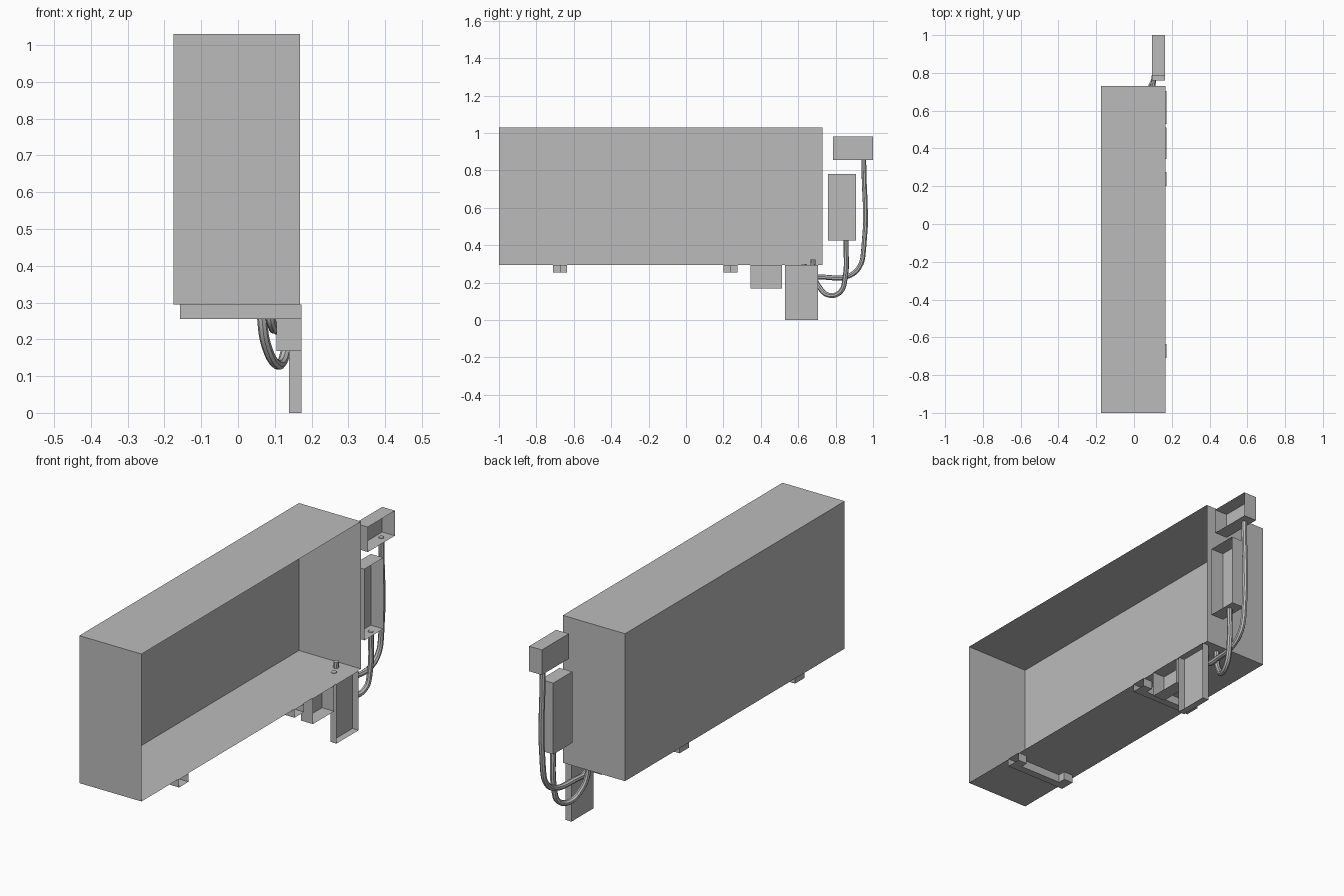
import bpy, bmesh, math
from mathutils import Vector

old = bpy.data.objects.get("Cube")
if old:
    bpy.data.objects.remove(old, do_unlink=True)

# Single painted metal colour
GREY = (0.5, 0.5, 0.5, 1)
metal = bpy.data.materials.new("light_grey_metal")
metal.use_nodes = True
metal.diffuse_color = GREY
metal.node_tree.nodes["Principled BSDF"].inputs["Base Color"].default_value = GREY


def finish(name, bm):
    """Remove the open +x side, then link the sheet-metal part."""
    bmesh.ops.recalc_face_normals(bm, faces=bm.faces)
    right = max(v.co.x for v in bm.verts)
    open_side = [f for f in bm.faces if all(abs(v.co.x - right) < 1e-4 for v in f.verts)]
    bmesh.ops.delete(bm, geom=open_side, context='FACES')
    mesh = bpy.data.meshes.new(name)
    bm.to_mesh(mesh)
    bm.free()
    mesh.materials.append(metal)
    obj = bpy.data.objects.new(name, mesh)
    bpy.context.collection.objects.link(obj)


def open_case(name, low, high):
    """Box of thin sheet, open towards +x."""
    bm = bmesh.new()
    bmesh.ops.create_cube(bm, size=1)
    low, high = Vector(low), Vector(high)
    for v in bm.verts:
        v.co = (low + high) / 2 + v.co * (high - low)
    finish(name, bm)


def rail(name, y):
    """Narrow cross rail with a wider foot at each end."""
    wide, narrow, bottom, height = y + 0.075, y + 0.038, 0.255, 0.04
    outline = [(0.172, y), (0.172, wide), (0.122, wide), (0.122, narrow),
               (-0.107, narrow), (-0.107, wide), (-0.157, wide), (-0.157, y)]
    bm = bmesh.new()
    face = bm.faces.new([bm.verts.new((px, py, bottom)) for px, py in outline])
    top = bmesh.ops.extrude_face_region(bm, geom=[face], use_keep_orig=True)
    moved = [g for g in top["geom"] if isinstance(g, bmesh.types.BMVert)]
    bmesh.ops.translate(bm, verts=moved, vec=(0, 0, height))
    finish(name, bm)


def pipe(name, points, radius=0.0135):
    """Smooth round pipe through the given points."""
    curve = bpy.data.curves.new(name, 'CURVE')
    curve.dimensions = '3D'
    curve.bevel_depth = radius
    curve.bevel_resolution = 2
    curve.resolution_u = 4
    curve.use_fill_caps = True
    spline = curve.splines.new('BEZIER')
    spline.bezier_points.add(len(points) - 1)
    for knot, co in zip(spline.bezier_points, points):
        knot.co = co
        knot.handle_left_type = knot.handle_right_type = 'AUTO'
    curve.materials.append(metal)
    obj = bpy.data.objects.new(name, curve)
    bpy.context.collection.objects.link(obj)
    bpy.ops.object.select_all(action='DESELECT')
    obj.select_set(True)
    bpy.context.view_layer.objects.active = obj
    bpy.ops.object.convert(target='MESH')
    bpy.ops.object.shade_smooth_by_angle(angle=math.radians(40))


# Main cabinet
open_case("cabinet", (-0.175, -1, 0.295), (0.168, 0.73, 1.03))

# Cases hanging under the cabinet
open_case("lower_square_case", (0.105, 0.345, 0.168), (0.172, 0.512, 0.295))
open_case("lower_tall_case", (0.138, 0.53, 0), (0.172, 0.705, 0.295))

# Cases beside the cabinet
open_case("side_tall_case", (0.095, 0.76, 0.425), (0.165, 0.91, 0.78))
open_case("side_top_case", (0.095, 0.787, 0.855), (0.165, 1, 0.98))

# Support rails
rail("front_rail", -0.71)
rail("back_rail", 0.2)

# Pipes from the cabinet floor up into the side cases
pipe("low_pipe", [(0.066, 0.68, 0.325), (0.066, 0.68, 0.25), (0.078, 0.71, 0.18),
                  (0.105, 0.765, 0.132), (0.125, 0.825, 0.15), (0.132, 0.85, 0.22),
                  (0.134, 0.855, 0.428)])
pipe("high_pipe", [(0.088, 0.63, 0.298), (0.088, 0.632, 0.26), (0.095, 0.66, 0.234),
                   (0.1, 0.73, 0.23), (0.118, 0.86, 0.232), (0.124, 0.925, 0.28),
                   (0.125, 0.95, 0.38), (0.125, 0.95, 0.858)])
